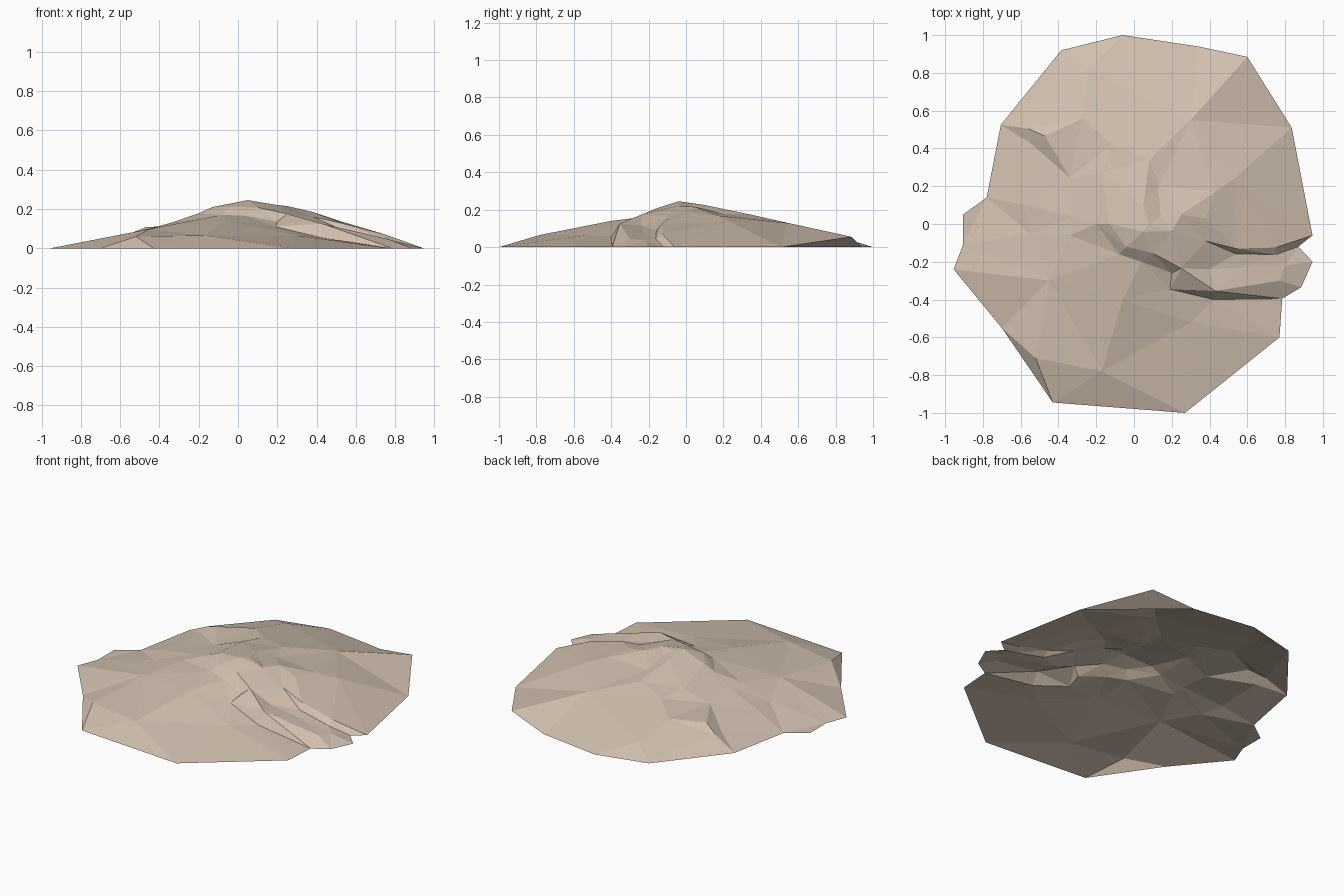
import bpy
from mathutils import Vector
from mathutils.geometry import delaunay_2d_cdt

# Footprint of the mound, counter-clockwise, resting on the ground
outline = [(0.34, 0.94), (-0.06, 1.0), (-0.385, 0.92), (-0.705, 0.525), (-0.78, 0.14),
           (-0.905, 0.05), (-0.905, -0.11), (-0.955, -0.24), (-0.70, -0.55), (-0.43, -0.945),
           (0.27, -1.0), (0.77, -0.6), (0.785, -0.395), (0.885, -0.335), (0.945, -0.2),
           (0.87, -0.12), (0.945, -0.06), (0.835, 0.51), (0.6, 0.885)]
OVERHANG = len(outline) - 1          # this corner is lifted off the ground
pts = [(x, y, 0.0) for x, y in outline]
pts[OVERHANG] = (0.6, 0.885, 0.055)
breaks = []                          # crease edges kept by the triangulation


def add(points, crease=False):
    start = len(pts)
    pts.extend(points)
    if crease:
        breaks.extend((i, i + 1) for i in range(start, len(pts) - 1))


# Summit plateau
add([(0.05, -0.04, 0.245), (-0.13, 0.0, 0.21), (0.2, -0.04, 0.22), (0.25, 0.05, 0.215),
     (0.38, 0.03, 0.185), (0.43, 0.17, 0.168)])
# Notch behind the summit: high edge, then low edge
add([(0.08, 0.34, 0.175), (0.05, 0.1, 0.225), (0.08, 0.0, 0.238)], True)
add([(0.13, 0.2, 0.178), (0.14, 0.04, 0.205)], True)
# Main cliff: top edge, then foot
add([(-0.2, 0.0, 0.178), (-0.04, -0.12, 0.21), (0.1, -0.155, 0.208),
     (0.25, -0.235, 0.175), (0.43, -0.355, 0.125), (0.77, -0.3, 0.045)], True)
add([(-0.08, -0.16, 0.17), (0.04, -0.2, 0.165), (0.2, -0.26, 0.135),
     (0.19, -0.345, 0.11), (0.42, -0.4, 0.055)], True)
# Gully floor running out to the right edge
add([(0.4, -0.24, 0.115), (0.6, -0.23, 0.075), (0.8, -0.22, 0.035)], True)
# Right cliff: top edge, then foot
add([(0.38, -0.09, 0.16), (0.54, -0.13, 0.125), (0.75, -0.125, 0.07)], True)
add([(0.54, -0.158, 0.09), (0.75, -0.162, 0.045)], True)
# Back left shoulder with a small step
add([(-0.17, 0.27, 0.165), (-0.12, 0.42, 0.15), (-0.27, 0.56, 0.115), (-0.24, 0.82, 0.055)])
add([(-0.56, 0.505, 0.07), (-0.47, 0.465, 0.108)], True)
add([(-0.55, 0.43, 0.055), (-0.34, 0.245, 0.11)], True)
# Left shoulder
add([(-0.33, 0.04, 0.13), (-0.34, -0.06, 0.13), (-0.55, -0.05, 0.07), (-0.58, 0.1, 0.07)])
# Front slope
add([(-0.06, -0.4, 0.14), (-0.17, -0.78, 0.065), (-0.52, -0.71, 0.06),
     (-0.45, -0.3, 0.098), (0.3, -0.52, 0.065)])
# Back right slope
add([(0.3, 0.55, 0.128), (0.53, 0.24, 0.135)])

# Triangulate the plan, then lift each point to its height
verts, _, tris, orig, _, _ = delaunay_2d_cdt(
    [Vector(p[:2]) for p in pts], breaks, [list(range(len(outline)))], 1, 1e-5)


def height(i):
    if orig[i]:
        return pts[orig[i][0]][2]
    return min(pts, key=lambda p: (verts[i] - Vector(p[:2])).length)[2]


coords = [(v.x, v.y, height(i)) for i, v in enumerate(verts)]
index = {o: i for i, group in enumerate(orig) for o in group}
# Undercut face beneath the lifted corner
faces = [list(f) for f in tris] + [[index[OVERHANG], index[OVERHANG - 1], index[0]]]

mesh = bpy.data.meshes.new("rocky_mound")
mesh.from_pydata(coords, [], faces)
mesh.update()
mound = bpy.data.objects.new("rocky_mound", mesh)
bpy.context.collection.objects.link(mound)

sand = bpy.data.materials.new("pale sandstone")
sand.diffuse_color = (0.64, 0.53, 0.43, 1)
mesh.materials.append(sand)
